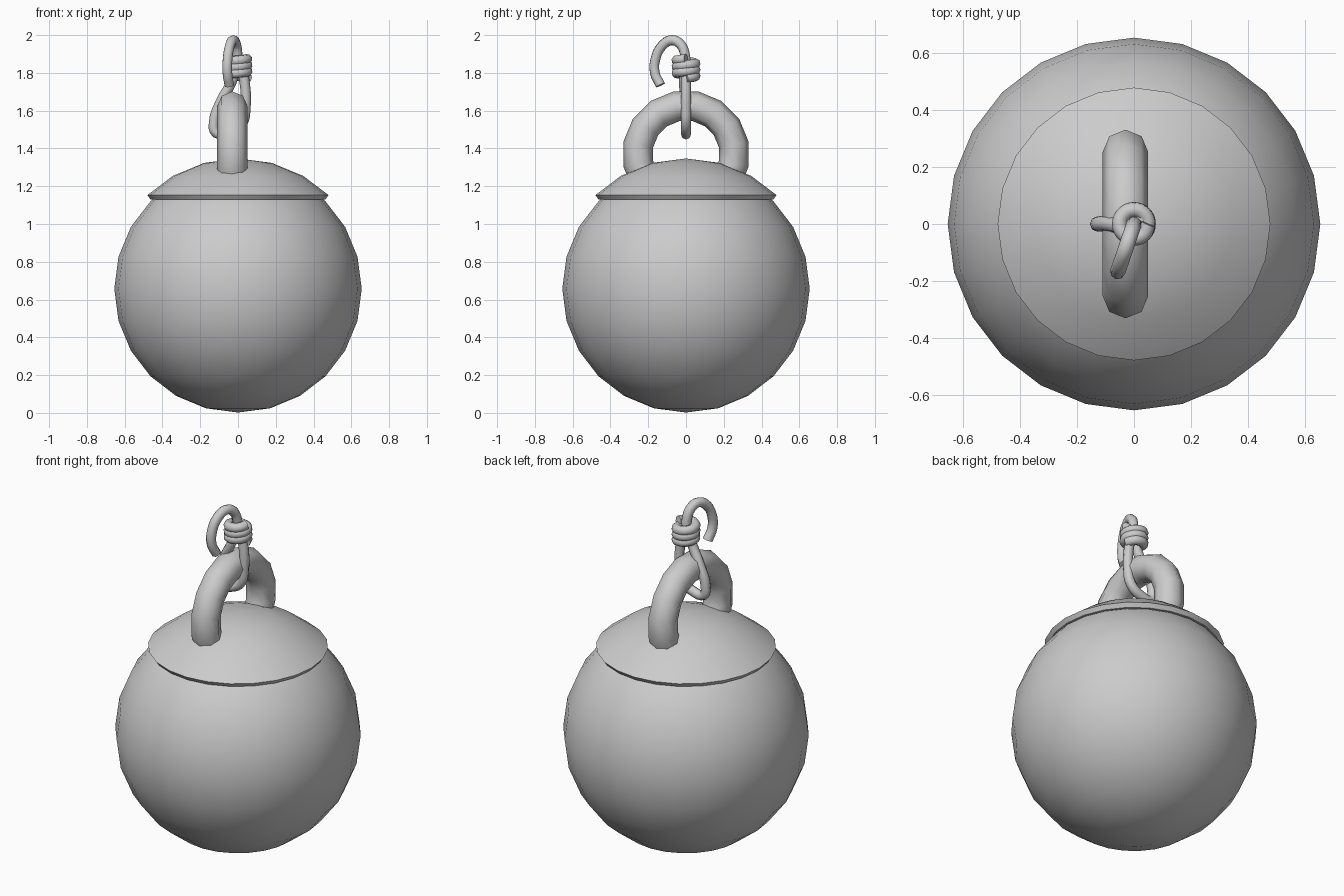
import bpy, bmesh
from math import sin, cos, pi, radians
from mathutils import Matrix, Vector

if "Cube" in bpy.data.objects:
    bpy.data.objects.remove(bpy.data.objects["Cube"])

grey = bpy.data.materials.new("plain grey")
grey.use_nodes = True
COLOUR = (0.6, 0.6, 0.6, 1)
grey.diffuse_color = COLOUR
grey.node_tree.nodes["Principled BSDF"].inputs["Base Color"].default_value = COLOUR

CENTRE = 0.657   # height of the ball's centre
WIRE = 0.027     # hook wire radius


def finish(obj, name, angle):
    obj.name = name
    obj.data.materials.clear()
    obj.data.materials.append(grey)
    bpy.ops.object.select_all(action='DESELECT')
    obj.select_set(True)
    bpy.context.view_layer.objects.active = obj
    bpy.ops.object.shade_smooth_by_angle(angle=radians(angle))


def lathe(name, profile, steps, angle):
    bm = bmesh.new()
    verts = [bm.verts.new((r, 0, z)) for r, z in profile]
    edges = [bm.edges.new(pair) for pair in zip(verts, verts[1:])]
    bmesh.ops.spin(bm, geom=verts + edges, cent=(0, 0, 0), axis=(0, 0, 1),
                   angle=2 * pi, steps=steps)
    bmesh.ops.remove_doubles(bm, verts=bm.verts, dist=0.0005)
    bmesh.ops.recalc_face_normals(bm, faces=bm.faces)
    mesh = bpy.data.meshes.new(name)
    bm.to_mesh(mesh)
    bm.free()
    obj = bpy.data.objects.new(name, mesh)
    bpy.context.collection.objects.link(obj)
    finish(obj, name, angle)


def wire(name, points):
    curve = bpy.data.curves.new(name, 'CURVE')
    curve.dimensions = '3D'
    curve.bevel_depth = WIRE
    curve.bevel_resolution = 2
    curve.resolution_u = 4
    curve.use_fill_caps = True
    spline = curve.splines.new('BEZIER')
    spline.bezier_points.add(len(points) - 1)
    for knot, co in zip(spline.bezier_points, points):
        knot.co = co
        knot.handle_left_type = knot.handle_right_type = 'AUTO'
    obj = bpy.data.objects.new(name, curve)
    bpy.context.collection.objects.link(obj)
    bpy.ops.object.select_all(action='DESELECT')
    obj.select_set(True)
    bpy.context.view_layer.objects.active = obj
    bpy.ops.object.convert(target='MESH')
    finish(bpy.context.object, name, 70)


# Round ball
bpy.ops.mesh.primitive_uv_sphere_add(segments=24, ring_count=12, radius=0.655,
                                     location=(0, 0, CENTRE))
finish(bpy.context.object, "ball", 40)

# Domed cap with a thin bevelled rim
dome = [(0.69 * sin(radians(a)), CENTRE + 0.69 * cos(radians(a)))
        for a in (0, 15, 30, 44)]
lathe("cap", dome + [(0.463, 1.13), (0.42, 1.13)], 24, 40)

# Upright ring sunk into the cap
bpy.ops.mesh.primitive_torus_add(major_segments=16, minor_segments=8,
                                 major_radius=0.258, minor_radius=0.08)
ring = bpy.context.object
ring.data.transform(Matrix.Translation((-0.03, 0, 1.37))
                    @ Matrix.Rotation(pi / 2, 4, 'Y')
                    @ Matrix.Rotation(pi / 16, 4, 'Z'))
finish(ring, "ring", 80)

# Wire loop threaded through the ring
wire("wire_loop", [(0.01, 0, 1.86), (0.035, 0, 1.75), (0.04, 0, 1.62),
                   (0.02, 0, 1.53), (-0.05, 0, 1.485), (-0.115, 0, 1.482),
                   (-0.127, 0, 1.54), (-0.09, 0, 1.65), (-0.035, -0.01, 1.75),
                   (-0.01, 0, 1.84)])

# Wire wound three times around the neck
TURNS, PER_TURN = 3, 8
wire("wire_coil", [(0.05 * cos(2 * pi * i / PER_TURN),
                    0.05 * sin(2 * pi * i / PER_TURN),
                    1.775 + 0.033 * i / PER_TURN)
                   for i in range(TURNS * PER_TURN + 1)])

# Open hook curling forward
hook = [(0, 1.79), (-0.006, 1.9), (-0.03, 1.952), (-0.075, 1.973),
        (-0.125, 1.945), (-0.16, 1.88), (-0.165, 1.8), (-0.135, 1.735)]
wire("hook", [(y * 0.34, y, z) for y, z in hook])
